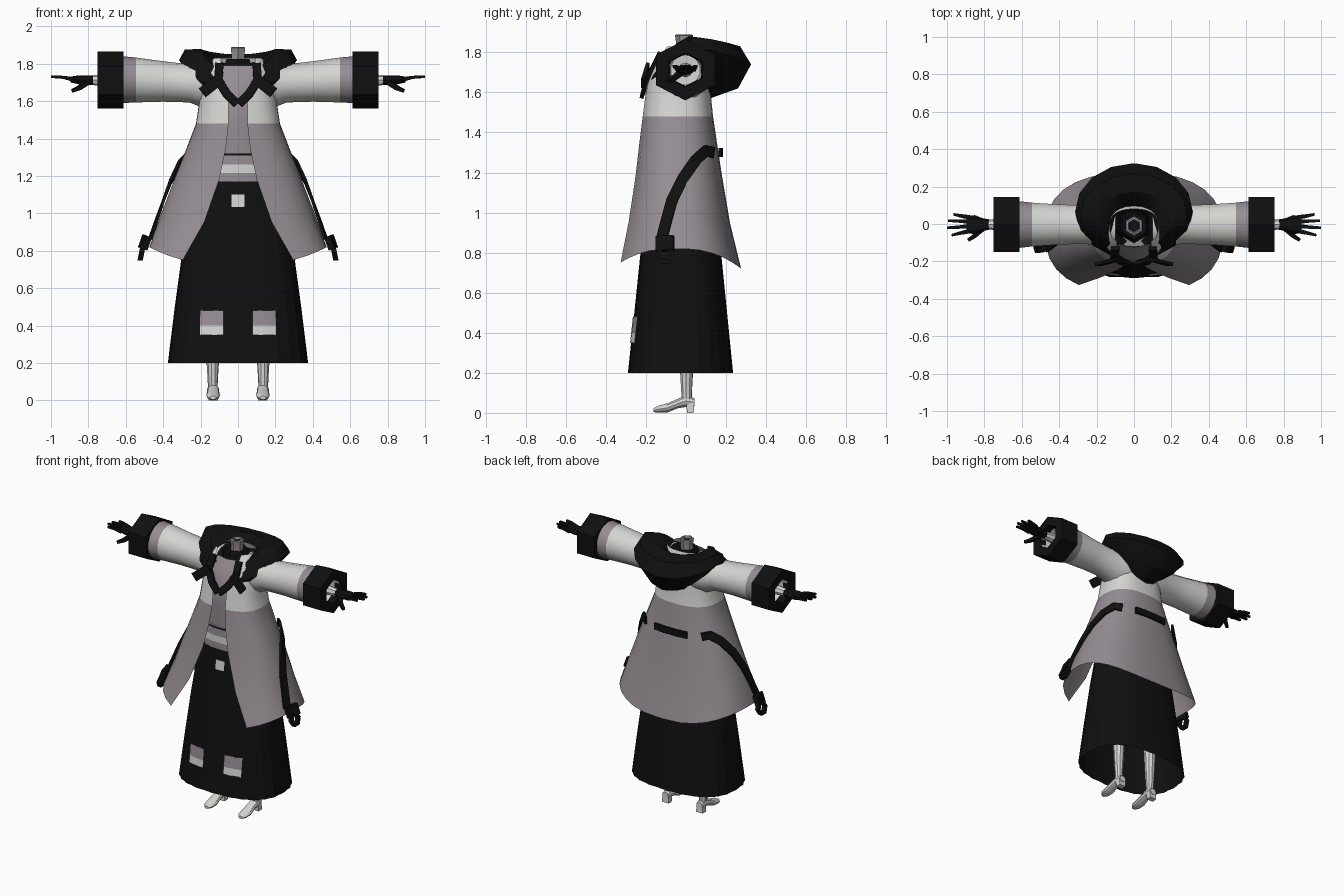
import bpy, bmesh, math
from mathutils import Vector as V

if "Cube" in bpy.data.objects:
    bpy.data.objects.remove(bpy.data.objects["Cube"])


def material(name, r, g, b):
    m = bpy.data.materials.new(name)
    m.use_nodes = True
    m.diffuse_color = (r, g, b, 1)
    m.node_tree.nodes["Principled BSDF"].inputs["Base Color"].default_value = (r, g, b, 1)
    return m


LIGHT = material("pale grey", 0.66, 0.66, 0.64)
MAUVE = material("mauve grey", 0.30, 0.265, 0.295)
BLACK = material("soft black", 0.005, 0.005, 0.005)


def finish(bm, name, mats, mirror, angle=35):
    """Turn a bmesh into a shaded object, mirrored across x if asked."""
    bmesh.ops.recalc_face_normals(bm, faces=bm.faces)
    me = bpy.data.meshes.new(name)
    bm.to_mesh(me)
    bm.free()
    for m in mats:
        me.materials.append(m)
    ob = bpy.data.objects.new(name, me)
    bpy.context.collection.objects.link(ob)
    bpy.ops.object.select_all(action="DESELECT")
    ob.select_set(True)
    bpy.context.view_layer.objects.active = ob
    bpy.ops.object.shade_smooth_by_angle(angle=math.radians(angle))
    if mirror:
        ob.modifiers.new("mirror", "MIRROR").use_mirror_merge = False
    return ob


def loft(name, rings, mats, closed=True, caps=False, rule=None, mirror=False, angle=35):
    """Skin a list of rings; rule(row) picks the material of each row."""
    bm = bmesh.new()
    rows = [[bm.verts.new(p) for p in r] for r in rings]
    n = len(rows[0])
    for k, (a, b) in enumerate(zip(rows, rows[1:])):
        for i in range(n if closed else n - 1):
            j = (i + 1) % n
            f = bm.faces.new((a[i], a[j], b[j], b[i]))
            f.material_index = rule(k) if rule else 0
    if caps:
        bm.faces.new(rows[0])
        bm.faces.new(rows[-1])
    return finish(bm, name, mats, mirror, angle)


def ring(c, u, v, n=12, phase=0.0):
    c, u, v = V(c), V(u), V(v)
    ts = [phase + math.tau * i / n for i in range(n)]
    return [c + u * math.cos(t) + v * math.sin(t) for t in ts]


def xring(x, ry, cz, rz, n=14):
    return ring((x, -0.003, cz), (0, 0, -rz), (0, ry, 0), n)


def zring(x, y, z, r, n=10):
    return ring((x, y, z), (r, 0, 0), (0, r, 0), n, math.pi / 6)


def strip(name, pts, width, thick, mat, normal=None, mirror=True, taper=1.0):
    """Sweep a flat rectangle along a path."""
    pts = [V(p) for p in pts]
    rings = []
    for i, p in enumerate(pts):
        tan = (pts[min(i + 1, len(pts) - 1)] - pts[max(i - 1, 0)]).normalized()
        out = V(normal) if normal else V((p.x, p.y, 0))
        side = tan.cross(out).normalized()
        out = side.cross(tan).normalized()
        k = 1 + (taper - 1) * i / (len(pts) - 1)
        w, h = side * width * k / 2, out * thick * k / 2
        rings.append([p + w + h, p - w + h, p - w - h, p + w - h])
    return loft(name, rings, [mat], caps=True, mirror=mirror)


def spow(v, e):
    return math.copysign(abs(v) ** e, v)


def oval(t, a, yf, yb, e):
    """Point on a rounded-box outline, t = 0 at the front."""
    return a * spow(math.sin(t), e), (yf + yb) / 2 - (yb - yf) / 2 * spow(math.cos(t), e)


def blend(table, z):
    """Interpolate profile rows (z, ...) at height z."""
    for p, q in zip(table, table[1:]):
        if z >= q[0]:
            break
    k = (z - p[0]) / (q[0] - p[0])
    return [a + (b - a) * k for a, b in zip(p[1:], q[1:])]


# Coat: rows of height, half width, front y, back y, half opening
COAT = [(1.83, .13, -.11, .08, .09), (1.75, .185, -.165, .11, .09),
        (1.66, .20, -.19, .12, .06), (1.58, .21, -.205, .125, .05),
        (1.48, .225, -.218, .135, .05), (1.35, .275, -.235, .155, .065),
        (1.2, .335, -.256, .18, .10), (1.0, .41, -.30, .22, .18),
        (.82, .475, -.37, .275, .295)]
E = 0.8


def coat_ring(z, n=24):
    a, yf, yb, xo = blend(COAT, z)
    t0 = math.asin((xo / a) ** (1 / E))
    drop = max(0, (1.48 - z) / 0.66) ** 2 * 0.1
    ts = [t0 + (math.tau - 2 * t0) * i / n for i in range(n + 1)]
    return [(*oval(t, a, yf, yb, E), z - drop * math.cos(t) ** 2) for t in ts]


loft("coat", [coat_ring(r[0]) for r in COAT], [LIGHT, MAUVE], closed=False,
     rule=lambda k: int(k >= 4))


def on_coat(t, z, gap=0.015):
    a, yf, yb, _ = blend(COAT, z)
    return (*oval(t, a + gap, yf - gap, yb + gap, E), z)


# Coat straps with end tabs and rings
path = [(2.45, 1.30), (2.2, 1.31), (1.9, 1.265), (1.62, 1.17),
        (1.5, 1.06), (1.44, .96), (1.4, .86)]
strip("side_strap", [on_coat(*p) for p in path], .055, .014, BLACK)
strip("back_strap", [on_coat(math.pi + d, 1.30) for d in (-.33, -.1, .1, .33)],
      .045, .014, BLACK, mirror=False)
strip("strap_tab", [(.485, -.105, .88), (.51, -.105, .81)], .09, .035, BLACK)
loft("strap_ring", [ring((.515 + dx, -.105, .79), (0, r, 0), (-r * .2, 0, r), 6)
                    for dx, r in ((-.014, .05), (.014, .05), (.014, .028), (-.014, .028), (-.014, .05))],
     [BLACK], mirror=True)

# Pleated skirt
SKIRT = [(1.18, .235, -.185, .13), (.8, .297, -.227, .175), (.5, .338, -.258, .205),
         (.2, .375, -.29, .235)]
ES = 0.78


def skirt_ring(z, n=48):
    a, yf, yb = blend(SKIRT, z)
    pts = []
    for i in range(n):
        x, y = oval(math.tau * i / n, a, yf, yb, ES)
        k = 1 - 0.02 * (i % 2) * (1.18 - z)
        pts.append((x * k, y * k, z))
    return pts


loft("skirt", [skirt_ring(r[0]) for r in SKIRT], [BLACK], angle=20)


def skirt_plate(name, xs, zs, mats, rule, mirror):
    rows = []
    for z in zs:
        a, yf, yb = blend(SKIRT, z)
        ts = [math.copysign(math.asin((abs(x) / a) ** (1 / ES)), x) for x in xs]
        rows.append([V((*oval(t, a, yf, yb, ES), z)) - V((0, .007, 0)) for t in ts])
    loft(name, rows, mats, closed=False, rule=rule, mirror=mirror)


skirt_plate("skirt_patch", (.078, .12, .16, .203), (.35, .40, .48), [LIGHT, MAUVE], lambda k: k, True)
skirt_plate("belt_plate", (-.035, 0, .035), (1.035, 1.075, 1.10), [LIGHT, MAUVE], lambda k: 0, False)

# Waistband and shirt
bands = [(1.17, .23, -.188), (1.215, .22, -.188), (1.26, .21, -.187), (1.31, .2, -.186), (1.32, .195, -.185)]
loft("waistband", [[(*oval(math.tau * i / 24, a, yf, .12, E), z) for i in range(24)]
                   for z, a, yf in bands], [MAUVE, LIGHT, BLACK], caps=True,
     rule=lambda k: (0, 1, 0, 2)[k])
shirt = [(1.3, .17, -.175), (1.48, .16, -.18), (1.62, .16, -.175), (1.74, .13, -.12)]
loft("shirt", [[(*oval(math.tau * i / 24, a, yf, .09, E), z) for i in range(24)]
               for z, a, yf in shirt], [MAUVE], caps=True)

# Sleeves, cuffs and the lining inside them
loft("sleeve", [xring(*s) for s in ((.10, .13, 1.69, .13), (.19, .12, 1.69, .125), (.26, .105, 1.695, .102),
                                    (.40, .11, 1.705, .108), (.545, .12, 1.713, .12), (.63, .13, 1.715, .126))],
     [LIGHT, MAUVE], rule=lambda k: int(k == 4), mirror=True)
loft("cuff", [xring(x, r * 1.12, 1.712, r, 6) for x, r in
              ((.612, .10), (.612, .152), (.75, .152), (.75, .085), (.70, .08))], [BLACK], mirror=True)
loft("cuff_lining", [xring(x, r, 1.712, r) for x, r in ((.735, .085), (.66, .075), (.655, .03))],
     [LIGHT], mirror=True)
loft("wrist", [xring(x, r, 1.712, r, 8) for x, r in ((.6, .04), (.72, .032), (.8, .024))],
     [LIGHT], caps=True, mirror=True)

# Gloved hands
loft("palm", [xring(x, ry, z, rz, 8) for x, ry, z, rz in
              ((.775, .028, 1.712, .026), (.81, .034, 1.712, .026), (.85, .05, 1.714, .024), (.895, .048, 1.715, .016))],
     [BLACK], caps=True, mirror=True)
for name, y, end, tip in (("index_finger", -.038, .975, -.06), ("middle_finger", -.012, 1.0, -.02),
                          ("ring_finger", .013, .995, .018), ("little_finger", .036, .965, .052)):
    strip(name, [(.88, y, 1.715), (.93, (y + tip) / 2, 1.727), (end, tip, 1.73)],
          .024, .022, BLACK, normal=(0, 0, 1), taper=.55)
strip("thumb", [(.81, -.025, 1.70), (.85, -.062, 1.67), (.885, -.085, 1.655)],
      .03, .028, BLACK, normal=(0, 0, 1), taper=.6)

# Draped hood: rows of half width, front y, back y, side z, front z, back z
HOOD = [(.08, -.07, .07, 1.74, 1.69, 1.74), (.10, -.10, .09, 1.81, 1.73, 1.78),
        (.20, -.14, .17, 1.88, 1.74, 1.85), (.285, -.17, .27, 1.875, 1.70, 1.83),
        (.315, -.19, .325, 1.82, 1.65, 1.74), (.26, -.185, .26, 1.775, 1.62, 1.62),
        (.17, -.14, .12, 1.74, 1.62, 1.57)]
hood = []
for a, yf, yb, zs, zf, zb in HOOD:
    row = []
    for i in range(15):
        t = 0.38 + (math.tau - 0.76) * i / 14
        c = math.cos(t)
        z = zs + ((zf if c > 0 else zb) - zs) * abs(c) ** 1.5
        row.append((*oval(t, a, yf, yb, 1), z))
    hood.append(row)
loft("hood", hood, [BLACK], closed=False, angle=40)

# Neck with its dark collar, bib and lapels
loft("collar", [zring(0, -.01, z, r, 6) for z, r in ((1.68, .10), (1.79, .085), (1.825, .07), (1.82, .05))], [BLACK])
loft("neck", [zring(0, -.01, z, r, 6) for z, r in ((1.7, .045), (1.85, .04), (1.885, .045), (1.89, .035), (1.87, .03), (1.87, .002))],
     [MAUVE, BLACK], rule=lambda k: int(k > 3))
loft("bib", [[(-w, y + .02, z), (0, y, z), (w, y + .02, z)] for w, y, z in
             ((.085, -.125, 1.79), (.10, -.165, 1.72), (.06, -.20, 1.65), (.02, -.215, 1.59))],
     [MAUVE], closed=False)
strip("lapel", [(.10, -.13, 1.80), (.105, -.175, 1.71), (.06, -.205, 1.64), (.005, -.218, 1.585)],
      .045, .02, BLACK, normal=(0, -1, .3))
strip("lapel_tab", [(.09, -.19, 1.725), (.19, -.215, 1.645)], .06, .018, BLACK, normal=(0, -1, 0))

# Legs and heeled boots
loft("leg", [zring(.135, .003, z, r) for z, r in ((.05, .026), (.1, .027), (.2, .033), (.35, .04), (.55, .05))],
     [LIGHT], caps=True, mirror=True)
loft("boot", [ring((.133, y, (lo + hi) / 2), (w, 0, 0), (0, 0, (hi - lo) / 2), 10) for y, w, lo, hi in
              ((.042, .024, .03, .075), (.0, .032, .028, .09), (-.04, .032, .022, .072),
               (-.09, .037, .002, .05), (-.14, .033, 0, .036), (-.162, .016, .004, .024))],
     [LIGHT], caps=True, mirror=True)
strip("heel", [(.133, .02, .05), (.133, .023, 0)], .05, .036, LIGHT, normal=(0, 1, 0))
